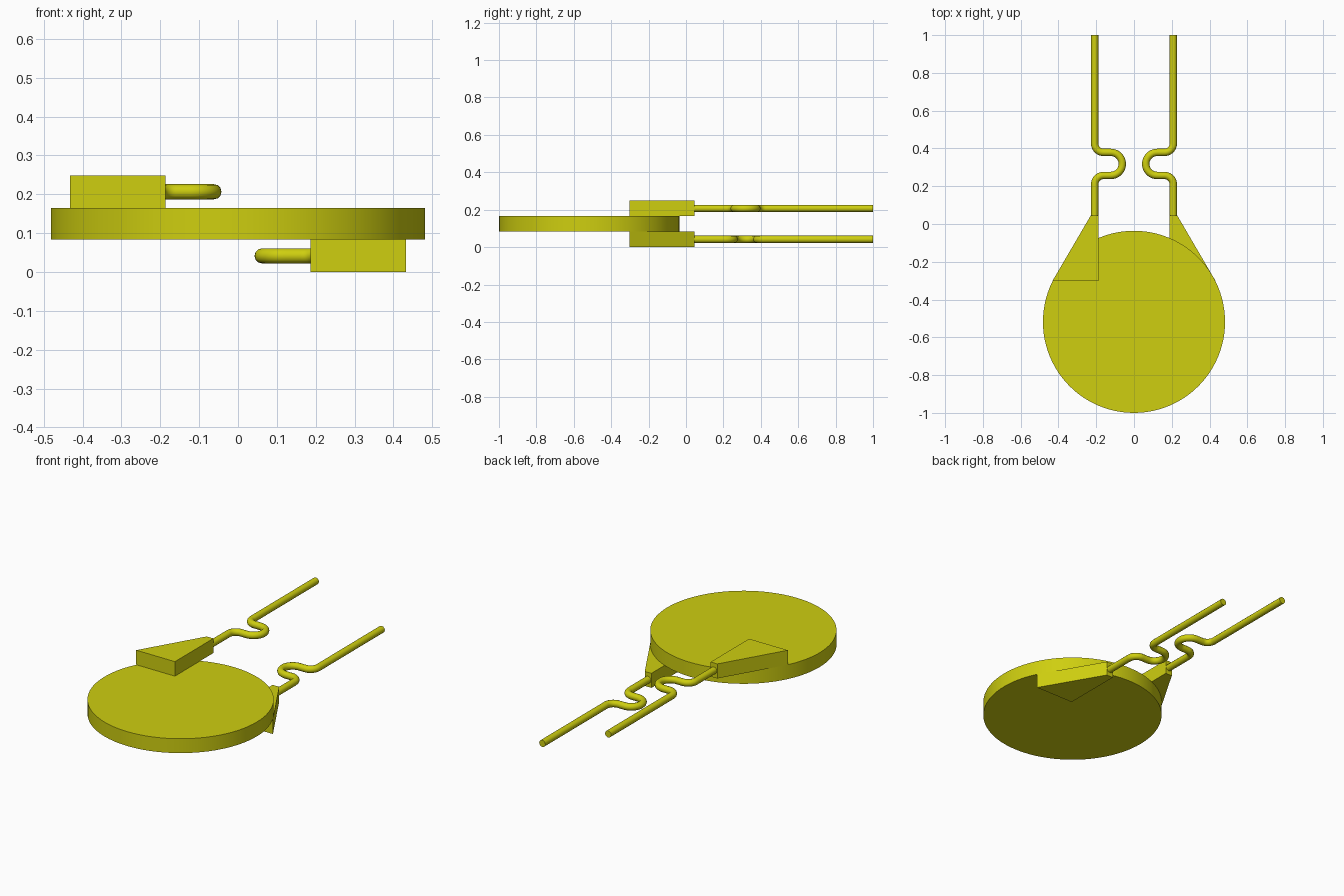
import bpy, bmesh, math

if "Cube" in bpy.data.objects:
    bpy.data.objects.remove(bpy.data.objects["Cube"])

# Single yellow coating
yellow = bpy.data.materials.new("yellow")
yellow.use_nodes = True
color = (0.62, 0.62, 0.005, 1)
yellow.diffuse_color = color
yellow.node_tree.nodes["Principled BSDF"].inputs["Base Color"].default_value = color

DISC_BOTTOM, DISC_TOP, HEIGHT = 0.083, 0.165, 0.248


def select_only(obj):
    bpy.ops.object.select_all(action='DESELECT')
    obj.select_set(True)
    bpy.context.view_layer.objects.active = obj


def finish(obj):
    obj.data.materials.clear()
    obj.data.materials.append(yellow)
    select_only(obj)
    bpy.ops.object.shade_smooth_by_angle(angle=math.radians(35))


def prism(name, outline, z0, z1):
    """Extrude a flat outline from z0 up to z1."""
    bm = bmesh.new()
    face = bm.faces.new([bm.verts.new((x, y, z0)) for x, y in outline])
    top = bmesh.ops.extrude_face_region(bm, geom=[face])["geom"]
    verts = [v for v in top if isinstance(v, bmesh.types.BMVert)]
    bmesh.ops.translate(bm, vec=(0, 0, z1 - z0), verts=verts)
    bmesh.ops.recalc_face_normals(bm, faces=bm.faces)
    mesh = bpy.data.meshes.new(name)
    bm.to_mesh(mesh)
    bm.free()
    obj = bpy.data.objects.new(name, mesh)
    bpy.context.collection.objects.link(obj)
    finish(obj)


def arc(cx, cy, r, start, end, n=10):
    angles = [math.radians(start + (end - start) * i / n) for i in range(n + 1)]
    return [(cx + r * math.cos(a), cy + r * math.sin(a)) for a in angles]


def wire(name, path, z, radius):
    """Round wire swept along a flat path."""
    curve = bpy.data.curves.new(name, 'CURVE')
    curve.dimensions = '3D'
    curve.bevel_depth = radius
    curve.bevel_resolution = 4
    curve.use_fill_caps = True
    spline = curve.splines.new('POLY')
    spline.points.add(len(path) - 1)
    for p, (x, y) in zip(spline.points, path):
        p.co = (x, y, z, 1)
    obj = bpy.data.objects.new(name, curve)
    bpy.context.collection.objects.link(obj)
    select_only(obj)
    bpy.ops.object.convert(target='MESH')
    finish(bpy.context.view_layer.objects.active)


# Flat round body
prism("disc_body", arc(0, -0.518, 0.482, 0, 360, 96)[:-1], DISC_BOTTOM, DISC_TOP)

# Tapered tab and kinked lead, drawn on the +x side
tab = [(0.432, -0.302), (0.187, -0.302), (0.187, 0.045), (0.229, 0.045)]
lead = ([(0.208, 0.04)]
        + arc(0.161, 0.210, 0.047, 0, 90)          # turn inward
        + arc(0.123, 0.318, 0.061, 270, 90, 18)    # hairpin kink
        + arc(0.161, 0.426, 0.047, 270, 360)       # turn back out
        + [(0.208, 1.0)])

# Left side hangs below the disc, right side sits on top of it
for side, sign, z0, z1 in (("left", 1, 0, DISC_BOTTOM), ("right", -1, DISC_TOP, HEIGHT)):
    prism(side + "_tab", [(sign * x, y) for x, y in tab], z0, z1)
    wire(side + "_lead", [(sign * x, y) for x, y in lead], (z0 + z1) / 2, 0.0195)
